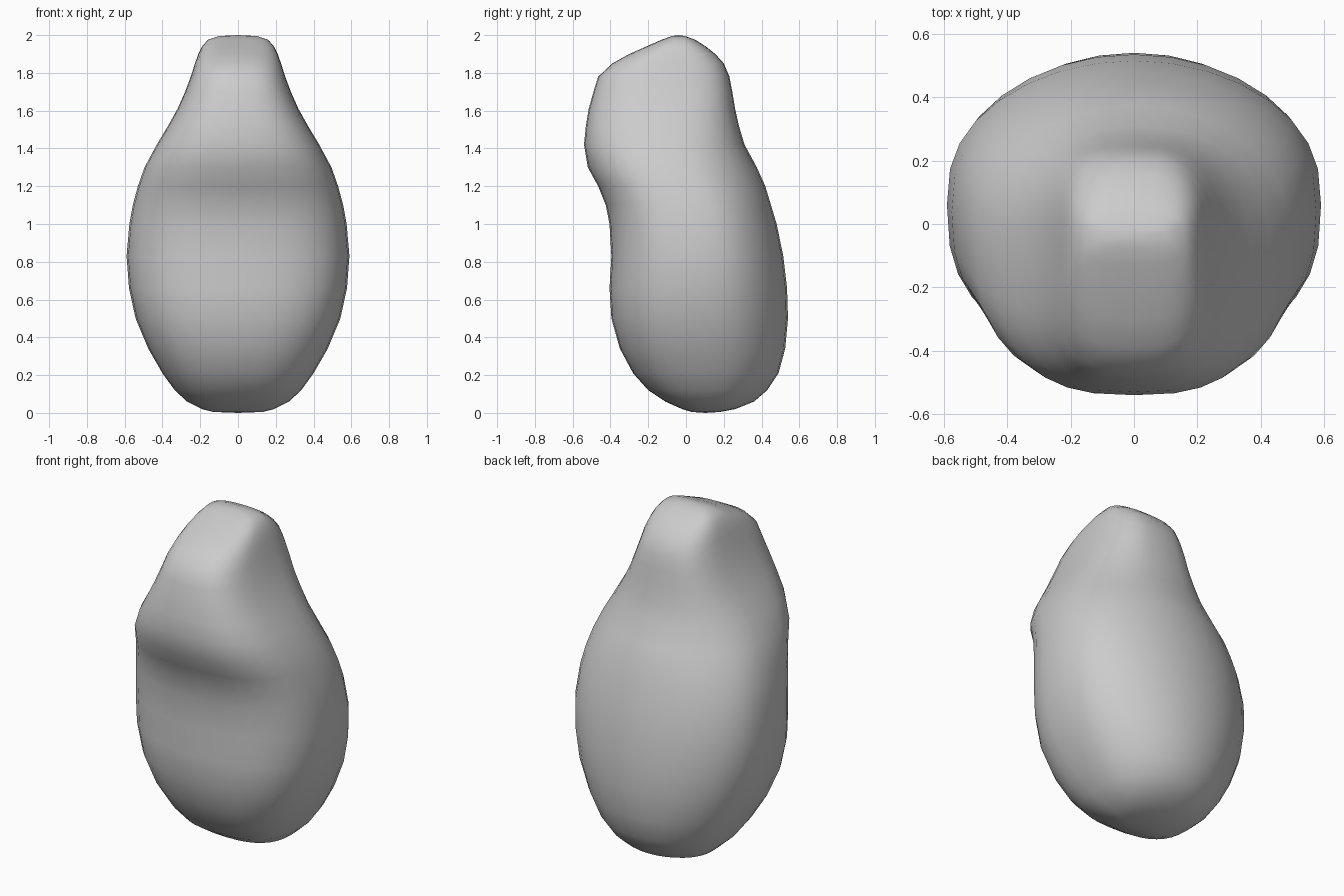
import bpy
import bmesh
from math import sin, cos, pi

# Remove the default object only
default_cube = bpy.data.objects.get("Cube")
if default_cube:
    bpy.data.objects.remove(default_cube, do_unlink=True)

SEGMENTS = 32

# Body stations: height, half width, front depth, back depth
STATIONS = [
    (0.005, .13, .03, .18), (.02, .19, -.02, .26), (.06, .27, -.11, .36),
    (.12, .335, -.20, .43), (.21, .40, -.28, .49), (.34, .475, -.35, .525),
    (.5, .542, -.395, .54), (.66, .577, -.405, .535), (.83, .59, -.395, .515),
    (1, .575, -.405, .48), (1.1, .557, -.425, .45), (1.2, .53, -.465, .42),
    (1.3, .495, -.52, .375), (1.42, .43, -.54, .31), (1.52, .37, -.53, .28),
    (1.61, .32, -.515, .26), (1.7, .28, -.49, .245), (1.78, .25, -.465, .23),
    (1.85, .228, -.39, .20), (1.9, .21, -.30, .155), (1.94, .19, -.21, .105),
    (1.975, .16, -.13, .05), (1.995, .10, -.075, -.005),
]


def signed_power(value, exponent):
    """Raise the magnitude to a power and keep the sign."""
    return abs(value) ** exponent * (1 if value >= 0 else -1)


def add_ring(mesh, height, half_width, front, back):
    """Rounded-box section: squarer at the front and around the neck."""
    centre, half_depth = (front + back) / 2, (back - front) / 2
    neck = min(max((height - 1.3) / .4, 0), 1)
    ring = []
    for step in range(SEGMENTS):
        angle = 2 * pi * step / SEGMENTS
        rear = max(sin(angle), 0) ** .5
        squareness = 2.6 + (neck - 1) * .55 * rear + .3 * neck
        x = half_width * signed_power(cos(angle), 2 / squareness)
        y = centre + half_depth * signed_power(sin(angle), 2 / squareness)
        ring.append(mesh.verts.new((x, y, height)))
    return ring


def make_material(name, colour):
    material = bpy.data.materials.new(name)
    material.use_nodes = True
    material.diffuse_color = colour
    for node in material.node_tree.nodes:
        if node.type == 'BSDF_PRINCIPLED':
            node.inputs["Base Color"].default_value = colour
    return material


# Loft the sections into one closed body
mesh = bmesh.new()
rings = [add_ring(mesh, *station) for station in STATIONS]
for lower, upper in zip(rings, rings[1:]):
    for i in range(SEGMENTS):
        j = (i + 1) % SEGMENTS
        mesh.faces.new((lower[i], lower[j], upper[j], upper[i]))


# Close the ends with a fan around a pole
def close_end(ring, height):
    middle = sum(vert.co.y for vert in ring) / len(ring)
    pole = mesh.verts.new((0, middle, height))
    for i in range(SEGMENTS):
        mesh.faces.new((ring[i], ring[(i + 1) % SEGMENTS], pole))


close_end(rings[0], 0)
close_end(rings[-1], 2)
bmesh.ops.recalc_face_normals(mesh, faces=mesh.faces)
for face in mesh.faces:
    face.smooth = True

data = bpy.data.meshes.new("rounded_body")
mesh.to_mesh(data)
mesh.free()
body = bpy.data.objects.new("rounded_body", data)
bpy.context.collection.objects.link(body)
data.materials.append(make_material("plain_grey", (.6, .6, .6, 1)))
